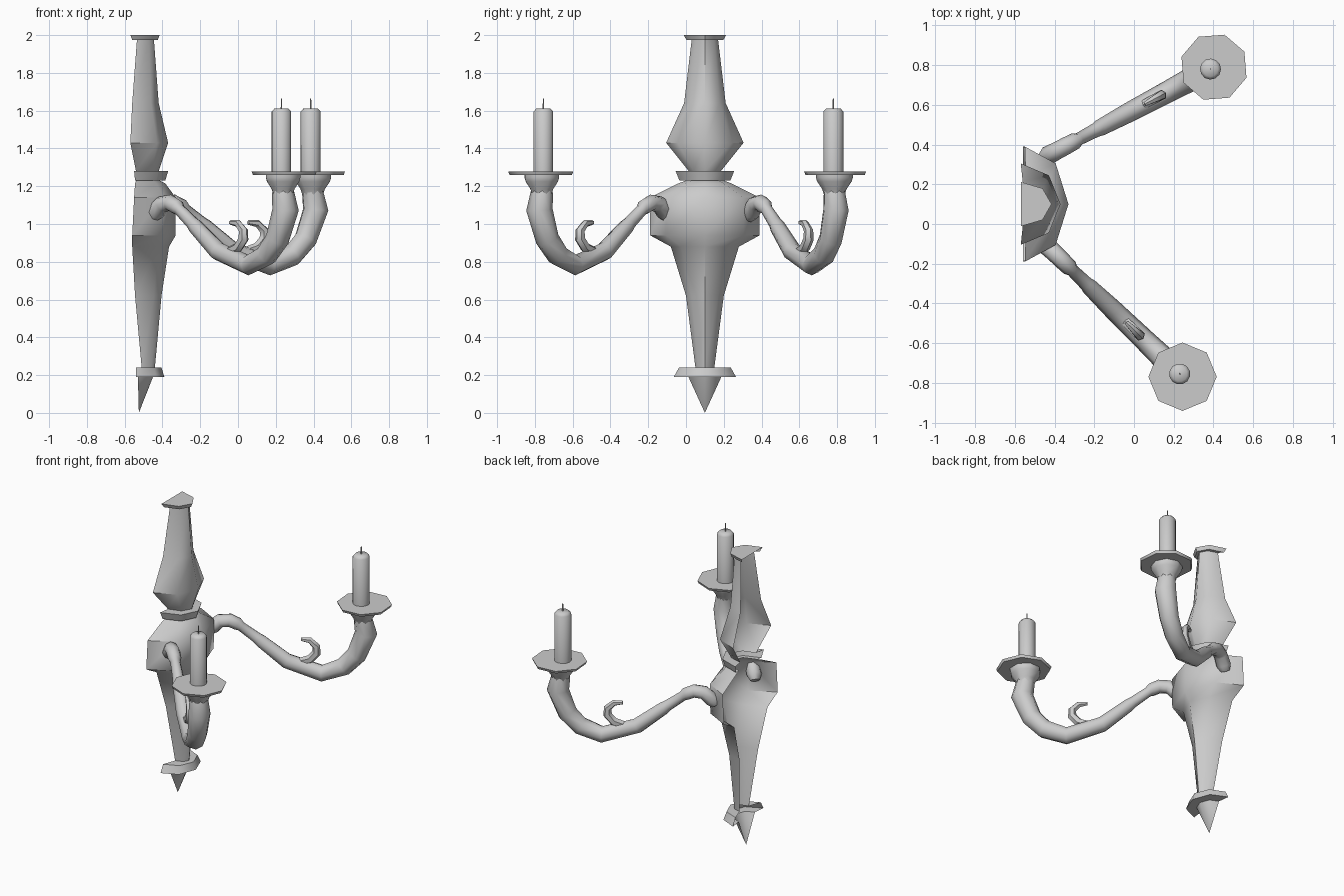
import bpy, bmesh
from math import sin, cos, pi, radians
from mathutils import Vector, Matrix

if "Cube" in bpy.data.objects:
    bpy.data.objects.remove(bpy.data.objects["Cube"])


def finish(name, bm, matrix=None, recalc=True):
    bmesh.ops.remove_doubles(bm, verts=bm.verts, dist=0.0005)
    if recalc:
        bmesh.ops.recalc_face_normals(bm, faces=bm.faces)
    if matrix:
        bm.transform(matrix)
    me = bpy.data.meshes.new(name)
    bm.to_mesh(me)
    bm.free()
    ob = bpy.data.objects.new(name, me)
    bpy.context.collection.objects.link(ob)
    bpy.ops.object.select_all(action='DESELECT')
    ob.select_set(True)
    bpy.context.view_layer.objects.active = ob
    bpy.ops.object.shade_smooth_by_angle(angle=radians(50))
    return ob


def skin(bm, rings, closed=True):
    """Join rings of points with quads; returns the rings of verts."""
    vs = [[bm.verts.new(p) for p in r] for r in rings]
    n = len(vs[0])
    for a, b in zip(vs, vs[1:]):
        for i in range(n if closed else n - 1):
            j = (i + 1) % n
            bm.faces.new((a[i], a[j], b[j], b[i]))
    return vs


def lathe(name, profile, sides, matrix, u=0, phase=0):
    bm = bmesh.new()
    rings = [[(-u + r * cos(phase + 2 * pi * i / sides), r * sin(phase + 2 * pi * i / sides), z)
              for i in range(sides)] for z, r in profile]
    vs = skin(bm, rings)
    bm.faces.new(vs[0])
    bm.faces.new(vs[-1])
    return finish(name, bm, matrix)


def tube(name, path, matrix, sides=8):
    """Tapered tube in the arm's plane; path rows are (distance from candle, z, radius)."""
    bm = bmesh.new()
    pts = [Vector((-u, 0, z)) for u, z, _ in path]
    rings = []
    for k, p in enumerate(pts):
        t = Vector()
        if k > 0:
            t += (p - pts[k - 1]).normalized()
        if k < len(pts) - 1:
            t += (pts[k + 1] - p).normalized()
        t.normalize()
        n, b, r = Vector((-t.z, 0, t.x)), Vector((0, 1, 0)), path[k][2]
        rings.append([p + r * (n * cos(2 * pi * i / sides) + b * sin(2 * pi * i / sides))
                      for i in range(sides)])
    vs = skin(bm, rings)
    bm.faces.new(vs[0])
    bm.faces.new(vs[-1])
    return finish(name, bm, matrix)


def half_turned(name, rows, cap_top=False):
    """Half-octagon turned shell, open at the wall; rows are (z, back x, front x, half width)."""
    bm = bmesh.new()
    rings = [[(xb + (xf - xb) * cos(a), 0.1 + r * sin(a), z)
              for a in [radians(45 * i - 90) for i in range(5)]] for z, xb, xf, r in rows]
    vs = skin(bm, rings, closed=False)
    if cap_top:
        bm.faces.new(vs[-1])
    return finish(name, bm, recalc=False)


# Back plate, from the point upwards
half_turned("bottom_point", [(0, -.525, -.525, .0), (.19, -.53, -.45, .087)])
half_turned("bottom_collar", [(.19, -.53, -.45, .087), (.19, -.54, -.39, .165),
                              (.24, -.54, -.405, .137), (.24, -.51, -.44, .05)])
half_turned("lower_body", [(.24, -.51, -.44, .05), (.62, -.545, -.405, .1),
                           (.88, -.56, -.365, .18), (.94, -.56, -.33, .29),
                           (1.14, -.55, -.33, .29), (1.215, -.545, -.385, .14),
                           (1.23, -.54, -.415, .1)])
half_turned("middle_collar", [(1.23, -.54, -.415, .1), (1.23, -.545, -.385, .135),
                              (1.28, -.55, -.37, .155), (1.28, -.54, -.42, .085)])
half_turned("upper_body", [(1.28, -.54, -.42, .085), (1.43, -.57, -.37, .205),
                           (1.64, -.56, -.42, .11), (1.975, -.535, -.445, .07)])
half_turned("top_collar", [(1.975, -.535, -.445, .07), (1.975, -.56, -.425, .098),
                           (2.0, -.57, -.415, .112)], cap_top=True)

# Shared arm paths
ARM = [(-.01, 1.175, .058), (-.03, 1.075, .07), (.03, .92, .063), (.11, .835, .06),
       (.245, .783, .055), (.465, .855, .05), (.63, .985, .042), (.655, 1.005, .036),
       (.75, 1.075, .032), (.77, 1.09, .042), (.82, 1.112, .044), (.88, 1.105, .045),
       (.93, 1.06, .048), (.955, 1.03, .03)]
HOOK = [(.375, 1.008, .012), (.32, 1.003, .02), (.28, .965, .025), (.28, .92, .028),
        (.32, .875, .028), (.40, .85, .025)]

# Two arms with their candles
for tag, x, y, angle in (("left", .23, -.755, -44), ("right", .385, .78, 28)):
    m = Matrix.Translation((x, y, 0)) @ Matrix.Rotation(radians(angle), 4, 'Z')
    tube(tag + "_arm", ARM, m)
    tube(tag + "_hook", HOOK, m, 6)
    lathe(tag + "_cup", [(1.155, .055), (1.185, .065), (1.225, .092), (1.245, .098), (1.262, .098)],
          8, m, -.012, pi / 8)
    lathe(tag + "_drip_pan", [(1.26, .165), (1.277, .172)], 8, m, -.02, radians(44))
    lathe(tag + "_candle", [(1.27, .053), (1.595, .053), (1.612, .038)], 12, m)
    lathe(tag + "_wick", [(1.61, .004), (1.665, .003)], 6, m)
